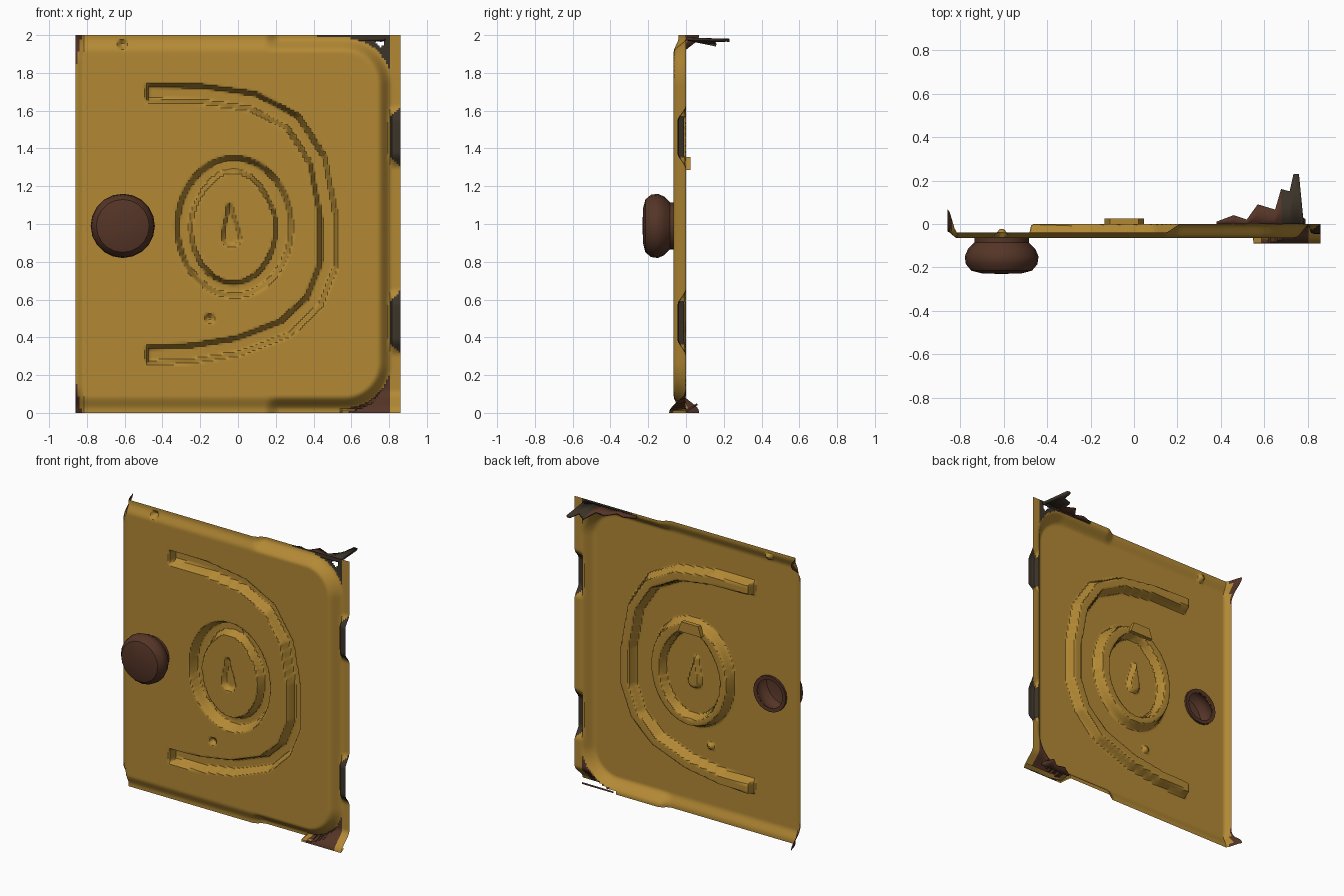
import bpy, bmesh, math
from mathutils import Vector

cube = bpy.data.objects.get("Cube")
if cube:
    bpy.data.objects.remove(cube)


def material(name, rgb):
    m = bpy.data.materials.new(name)
    m.use_nodes = True
    m.diffuse_color = (*rgb, 1)
    m.node_tree.nodes["Principled BSDF"].inputs["Base Color"].default_value = (*rgb, 1)
    return m


GOLD, RUST, DARK = range(3)
mats = [material("ochre paint", (0.45, 0.25, 0.035)),
        material("brown rust", (0.09, 0.035, 0.02)),
        material("dark rust", (0.045, 0.034, 0.022))]


def finish(name, bm, angle=35):
    me = bpy.data.meshes.new(name)
    bm.to_mesh(me)
    bm.free()
    for m in mats:
        me.materials.append(m)
    ob = bpy.data.objects.new(name, me)
    bpy.context.collection.objects.link(ob)
    bpy.ops.object.select_all(action='DESELECT')
    ob.select_set(True)
    bpy.context.view_layer.objects.active = ob
    bpy.ops.object.shade_smooth_by_angle(angle=math.radians(angle))
    return ob


def step(t):
    t = max(0.0, min(1.0, t))
    return t * t * (3 - 2 * t)


def seg_dist(p, a, b):
    ab = b - a
    t = max(0, min(1, (p - a).dot(ab) / ab.length_squared))
    return (p - a - ab * t).length


# Stamped arch-shaped groove path
arch = [Vector(p) for p in [(-.52, 1.695), (-.2, 1.69), (.08, 1.65), (.29, 1.54), (.42, 1.34),
                            (.475, 1.05), (.475, .78), (.40, .59), (.25, .45),
                            (0, .355), (-.25, .315), (-.52, .305)]]
drop = [Vector((-.045, 1.09)), Vector((-.035, .93))]
W, H, FRONT = .86, 2.0, -.065
BITES = [(1.46, .17), (.48, .18)]
KNOB = Vector((-.61, .99))


def inside(x, z):
    """Distance inwards from the rounded outline of the raised panel."""
    r = .25
    qx, qz = x - .815 + r, abs(z - 1) - .985 + r
    return r - math.hypot(max(qx, 0), max(qz, 0)) - min(max(qx, qz), 0)


def bite(z):
    return max(step((1 - abs(z - c) / h) * 2) for c, h in BITES)


def sheet_y(x, z):
    p = Vector((x, z))
    # rolled rim, shallower on the left part
    d = inside(x, z)
    rim = .025 + .04 * step((x - .14) / .08)
    y = FRONT + rim * (1 - step(d / .075))
    if x > .8:
        y -= .045 * bite(z) * step((x - .8) / .02)
    if d < 0 and x > .55 and z < .12:
        y -= .09 * step((.12 - z) / .12)
    # left edge and its curled corners
    curl = step(1 - (x + W) / .045)
    corner = step((abs(z - 1) - .86) / .14)
    y += curl * (.03 + .08 * corner)
    # arch groove with square ends
    da = min(seg_dist(p, a, b) for a, b in zip(arch, arch[1:]))
    groove = step((.054 - da) / .026) * step((x + .49) / .02)
    # oval ring groove and centre plate
    ro = math.hypot((x + .02) / .315, (z - .985) / .38)
    squeeze = 1 - .12 * step((z - 1.0) / .3)
    ri = math.hypot((x + .025) / (.235 * squeeze), (z - .985) / .31)
    ring = step((1 - ro) / .09) * step((ri - .9) / .1)
    plate = .15 * step((1 - ri) / .1)
    # drop-shaped keyhole dent
    along = step((1.1 - z) / .18)
    hole = .45 * step((.02 + .035 * along - seg_dist(p, *drop)) / .02)
    # two small dents
    nick = .4 * max(step((.03 - (p - Vector(c)).length) / .02) for c in [(-.61, 1.95), (-.15, .5)])
    return y + .065 * max(groove, ring, plate + hole, nick)


# Door sheet: one stamped skin
NX, NZ = 156, 182
bm = bmesh.new()
grid = []
for j in range(NZ + 1):
    z = H * j / NZ
    row = []
    for i in range(NX + 1):
        x = -W + 2 * W * i / NX
        row.append(bm.verts.new((x, sheet_y(x, z), z)))
    grid.append(row)
for j in range(NZ):
    for i in range(NX):
        x, z = -W + 2 * W * (i + .5) / NX, H * (j + .5) / NZ
        if (Vector((x, z)) - KNOB).length < .105:
            continue                                   # opening behind the knob
        if math.hypot(x - .755, z - 1.96) < .022:
            continue                                   # rusted-through corner
        f = bm.faces.new((grid[j][i], grid[j][i + 1], grid[j + 1][i + 1], grid[j + 1][i]))
        d = inside(x, z)
        if x > .86 - .06 * bite(z):
            f.material_index = DARK
        elif d < 0 and .42 < x < .8 and z > 1.8:
            f.material_index = DARK
        elif d < .01 and .58 < x < .8 and z < .2:
            f.material_index = RUST
        elif x < -W + .18 * (abs(z - 1) - .82):
            f.material_index = RUST
loose = [v for v in bm.verts if not v.link_faces]
bmesh.ops.delete(bm, geom=loose, context='VERTS')
finish("door_sheet", bm)

# Round hollow knob, turned about the y axis
profile = [(.098, -.052), (.125, -.05), (.125, -.085), (.155, -.115), (.17, -.15), (.165, -.185),
           (.14, -.215), (.09, -.228), (0, -.23)]
bm = bmesh.new()
pts = [bm.verts.new((KNOB.x + r, y, KNOB.y)) for r, y in profile]
edges = [bm.edges.new(e) for e in zip(pts, pts[1:])]
bmesh.ops.spin(bm, geom=pts + edges, cent=(KNOB.x, 0, KNOB.y), axis=(0, 1, 0),
               angle=math.tau, steps=20, use_duplicate=False)
bmesh.ops.remove_doubles(bm, verts=bm.verts, dist=.0005)
bmesh.ops.recalc_face_normals(bm, faces=bm.faces)
for f in bm.faces:
    f.material_index = RUST
finish("knob", bm)

# Small tab behind the top of the oval ring
bm = bmesh.new()
bmesh.ops.create_cube(bm, size=1)
for v in bm.verts:
    v.co = Vector((-.045 + v.co.x * (.18 if v.co.z < 0 else .13), .01 + v.co.y * .03,
                   1.32 + v.co.z * .07))
finish("ring_tab", bm)


def shard(name, outline, place, thick, dark_from):
    """Torn strip: quads between a straight root and a ragged outline."""
    bm = bmesh.new()
    rows = [[bm.verts.new(place(x, y * t)) for x, y in outline] for t in (0, .5, 1)]
    for a, b in zip(rows, rows[1:]):
        for i in range(len(outline) - 1):
            f = bm.faces.new((a[i], a[i + 1], b[i + 1], b[i]))
            f.material_index = DARK if f.calc_center_median().x > dark_from else RUST
    ob = finish(name, bm)
    mod = ob.modifiers.new("thickness", 'SOLIDIFY')
    mod.thickness = thick
    mod.offset = 0


# Torn rusty strips on the right corners
torn = [(.38, .01), (.46, .04), (.52, .02), (.57, .09), (.65, .065), (.68, .16),
        (.72, .15), (.735, .23), (.76, .23), (.78, .02)]
shard("torn_top_edge", torn, lambda x, y: (x, y, 1.98 - .12 * y - .02 * math.sin(40 * x) * y / .2),
      .015, .69)
scrap = [(.56, .01), (.62, .04), (.68, .03), (.73, .06), (.79, .02)]
shard("torn_bottom_edge", scrap, lambda x, y: (x, y, .01 + .6 * y), .01, 2)

# Forward-bent lip at the bottom right corner
lip = [(.58, -.005), (.66, -.025), (.76, -.02), (.86, -.025)]
bm = bmesh.new()
back = [bm.verts.new((x, -.06, .02)) for x, y in lip]
front = [bm.verts.new((x, -.065 + y, .003)) for x, y in lip]
for i in range(len(lip) - 1):
    bm.faces.new((back[i], front[i], front[i + 1], back[i + 1]))
finish("bottom_lip", bm)
